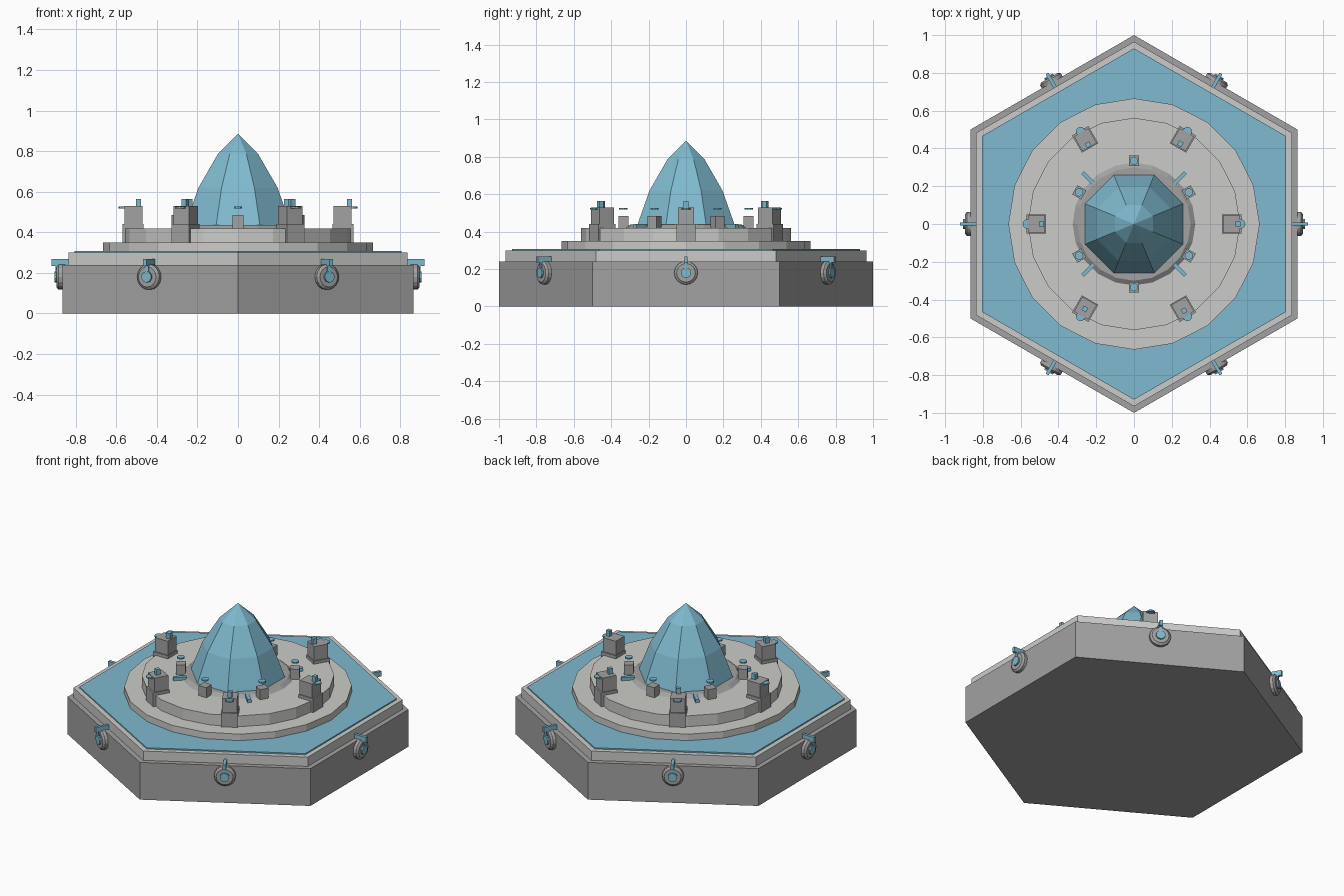
import bpy
import math
from mathutils import Matrix, Vector

cube = bpy.data.objects.get("Cube")
if cube:
    bpy.data.objects.remove(cube, do_unlink=True)


def material(name, colour):
    m = bpy.data.materials.new(name)
    m.use_nodes = True
    m.diffuse_color = (*colour, 1)
    m.node_tree.nodes["Principled BSDF"].inputs["Base Color"].default_value = (*colour, 1)
    return m


STONE = material("mid grey stone", (0.36, 0.36, 0.36))
PALE = material("pale grey stone", (0.6, 0.6, 0.58))
BLUE = material("sky blue", (0.21, 0.49, 0.62))


def mesh_object(name, verts, faces, mat):
    me = bpy.data.meshes.new(name)
    me.from_pydata(verts, [], faces)
    me.materials.append(mat)
    ob = bpy.data.objects.new(name, me)
    bpy.context.collection.objects.link(ob)
    return ob


def lathe(name, profile, sides, mat, turn=0.0, place=Matrix()):
    """Faceted solid from (radius, height) rings, bottom to top, capped at both ends."""
    verts, faces = [], []
    for r, z in profile:
        for i in range(sides):
            a = turn + math.tau * i / sides
            verts.append(place @ Vector((r * math.cos(a), r * math.sin(a), z)))
    for k in range(len(profile) - 1):
        for i in range(sides):
            j = (i + 1) % sides
            a, b = k * sides, (k + 1) * sides
            faces.append((a + i, a + j, b + j, b + i))
    faces.append(tuple(reversed(range(sides))))
    top = (len(profile) - 1) * sides
    faces.append(tuple(range(top, top + sides)))
    return mesh_object(name, verts, faces, mat)


def radial_box(name, angle, r0, r1, width, z0, z1, mat):
    """Box from radius r0 to r1, turned to face outward at the angle."""
    spin = Matrix.Rotation(angle, 4, 'Z')
    verts = [spin @ Vector((r, y, z)) for z in (z0, z1)
             for r, y in ((r0, -width / 2), (r1, -width / 2), (r1, width / 2), (r0, width / 2))]
    faces = [(3, 2, 1, 0), (4, 5, 6, 7)]
    faces += [(i, (i + 1) % 4, (i + 1) % 4 + 4, i + 4) for i in range(4)]
    return mesh_object(name, verts, faces, mat)


def disc(name, angle, r, radius, z0, z1, mat):
    place = Matrix.Rotation(angle, 4, 'Z') @ Matrix.Translation((r, 0, 0))
    return lathe(name, [(radius, z0), (radius, z1)], 10, mat, place=place)


# Hexagonal base, step and pool, with corners to front and back
HEX = math.pi / 6
lathe("hexagonal_base", [(1, 0), (1, 0.24)], 6, STONE, HEX)
lathe("hexagonal_step", [(0.965, 0.24), (0.965, 0.3)], 6, PALE, HEX)
lathe("pool_surface", [(0.93, 0.3), (0.93, 0.308)], 6, BLUE, HEX)

# Round terraces and collar
lathe("lower_terrace", [(0.665, 0.3), (0.665, 0.35)], 20, PALE)
lathe("upper_terrace", [(0.562, 0.35), (0.562, 0.42)], 20, PALE)
lathe("dome_collar", [(0.325, 0.42), (0.3, 0.437)], 20, STONE)

# Pointed eight-sided dome, sized by the distance to its flat sides
flat = 1 / math.cos(math.pi / 8)
dome = [(0.265, 0.42), (0.255, 0.45), (0.195, 0.62), (0.1, 0.785), (0.001, 0.885)]
lathe("pointed_dome", [(r * flat, z) for r, z in dome], 8, BLUE, math.pi / 8)

# Pillars on the upper terrace, with small blue fittings
fitting_radius = (0.55, 0.49, 0.485, 0.49, 0.52, 0.53)
for i, r in enumerate(fitting_radius):
    a = math.tau * i / 6
    radial_box("pillar_plinth", a, 0.465, 0.57, 0.1, 0.35, 0.44, STONE)
    radial_box("pillar", a, 0.47, 0.56, 0.088, 0.44, 0.53, STONE)
    radial_box("pillar_knob", a, r - 0.013, r + 0.013, 0.026, 0.53, 0.565, BLUE)
    disc("pillar_lamp", a, 0.565, 0.025, 0.518, 0.527, BLUE)

    # Small pedestals around the dome, with discs hovering above
    b = a + HEX
    radial_box("pedestal", b, 0.307, 0.362, 0.055, 0.42, 0.485, STONE)
    disc("pedestal_disc", b, 0.335, 0.022, 0.518, 0.527, BLUE)

    # Round wall spouts in the middle of each base side
    face_out = Matrix.Rotation(a, 4, 'Z') @ Matrix.Translation((0, 0, 0.18)) @ Matrix.Rotation(math.pi / 2, 4, 'Y')
    lathe("spout_rim", [(0.063, 0.85), (0.063, 0.885), (0.05, 0.895)], 16, STONE, place=face_out)
    lathe("spout_hub", [(0.028, 0.88), (0.028, 0.905)], 10, BLUE, place=face_out)
    radial_box("spout_stem", a, 0.87, 0.9, 0.018, 0.18, 0.24, BLUE)
    radial_box("spout_arm", a, 0.83, 0.92, 0.018, 0.235, 0.268, BLUE)

# Diagonal bars at the foot of the collar
for i in range(4):
    radial_box("diagonal_bar", math.pi / 4 + i * math.pi / 2, 0.305, 0.385, 0.022, 0.42, 0.44, BLUE)
